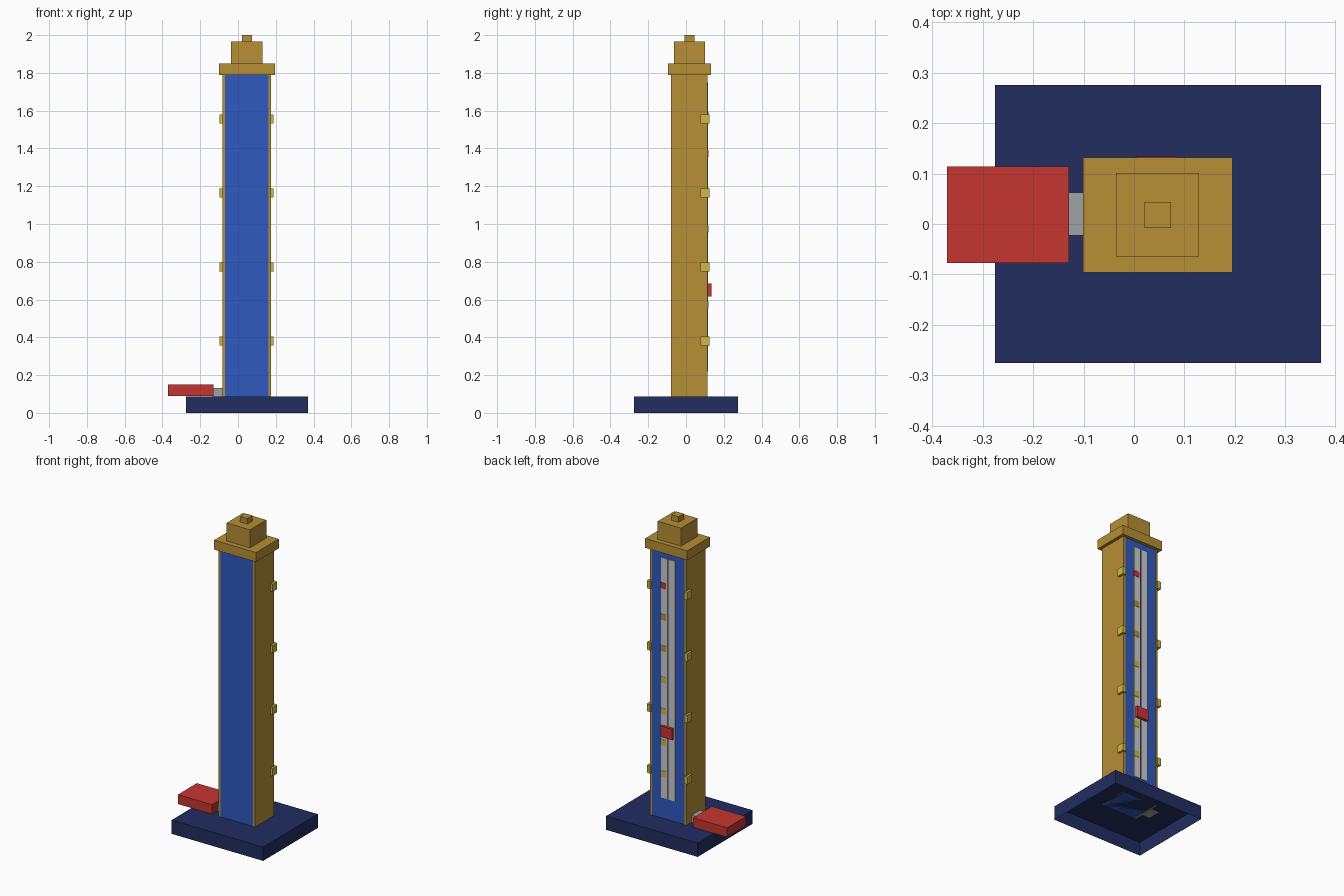
import bpy
import bmesh

if "Cube" in bpy.data.objects:
    bpy.data.objects.remove(bpy.data.objects["Cube"])


def material(name, hex_code):
    def lin(i):
        c = int(hex_code[i:i + 2], 16) / 255
        return c / 12.92 if c <= 0.04045 else ((c + 0.055) / 1.055) ** 2.4
    m = bpy.data.materials.new(name)
    m.diffuse_color = (lin(0), lin(2), lin(4), 1)
    m.use_nodes = True
    m.node_tree.nodes["Principled BSDF"].inputs["Base Color"].default_value = m.diffuse_color
    return m


gold = material("gold", "B78F36")
blue = material("blue", "2E5ABF")
navy = material("navy", "212D60")
red = material("red", "C63530")
grey = material("grey", "A0A2A5")
silver = material("silver", "CCCCCC")
yellow = material("yellow", "D0B940")


def box(name, x, y, z, mat, open_bottom=False):
    """Box from (min, max) ranges, optionally without its bottom face."""
    bm = bmesh.new()
    bmesh.ops.create_cube(bm, size=1)
    for v in bm.verts:
        for i, (lo, hi) in enumerate((x, y, z)):
            v.co[i] = lo if v.co[i] < 0 else hi
    bm.normal_update()
    if open_bottom:
        down = [f for f in bm.faces if f.normal.z < -0.5]
        bmesh.ops.delete(bm, geom=down, context='FACES')
    me = bpy.data.meshes.new(name)
    bm.to_mesh(me)
    bm.free()
    me.materials.append(mat)
    ob = bpy.data.objects.new(name, me)
    bpy.context.collection.objects.link(ob)
    return ob


CX = 0.046  # tower centre line

# Hollow plinth
box("base", (-0.275, 0.37), (-0.275, 0.275), (0, 0.088), navy, True)

# Tower: blue core between two gold side walls
box("tower_core", (CX - 0.117, CX + 0.117), (-0.077, 0.111), (0.088, 1.79), blue)
for side, s in (("left", -1), ("right", 1)):
    xs = sorted((CX + s * 0.115, CX + s * 0.129))
    box(side + "_wall", xs, (-0.08, 0.114), (0.088, 1.79), gold)
    # Clips along the rear corners
    for i in range(4):
        z = 0.38 + i * 0.392
        xs = sorted((CX + s * 0.119, CX + s * 0.143))
        box(f"{side}_clip_{i + 1}", xs, (0.078, 0.125), (z - 0.024, z + 0.024), yellow)

# Stepped crown
box("cap", (-0.101, 0.195), (-0.096, 0.132), (1.79, 1.85), gold)
box("crown", (-0.036, 0.129), (-0.064, 0.101), (1.85, 1.965), gold)
box("finial", (0.021, 0.073), (-0.008, 0.044), (1.965, 2.0), gold)

# Twin rails on the back
box("rail_a", (CX + 0.004, CX + 0.05), (0.109, 0.117), (0.22, 1.75), silver)
box("rail_b", (CX - 0.05, CX - 0.004), (0.109, 0.117), (0.22, 1.75), silver)

# Level markers on one rail
for i in range(7):
    z = 0.374 + i * 0.2
    mat = red if i == 6 else gold if i > 3 else yellow
    box(f"marker_{i + 1}", (CX + 0.012, CX + 0.052), (0.112, 0.119),
        (z - 0.019, z + 0.019), mat)

# Sliding pointer
box("slider", (0.005, 0.086), (0.112, 0.134), (0.615, 0.685), red)

# Foot pad and its link to the tower
box("pad_link", (-0.135, -0.08), (-0.023, 0.062), (0.088, 0.133), grey)
box("foot_pad", (-0.37, -0.129), (-0.077, 0.114), (0.089, 0.149), red)
